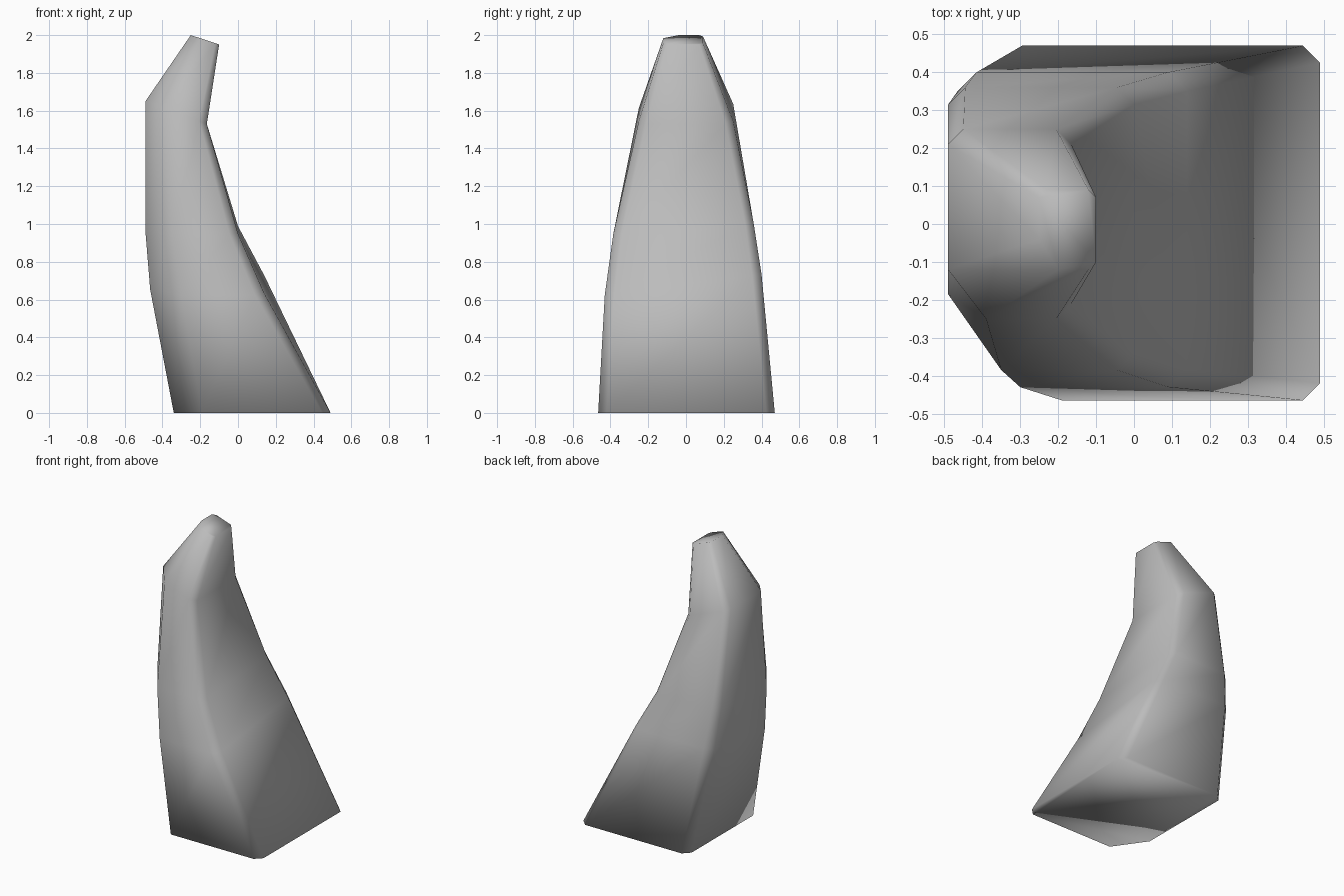
import bpy
import bmesh

cube = bpy.data.objects.get("Cube")
if cube:
    bpy.data.objects.remove(cube, do_unlink=True)

# Single stone-grey material
grey = bpy.data.materials.new("stone_grey")
grey.use_nodes = True
colour = (0.5, 0.5, 0.5, 1)
grey.diffuse_color = colour
grey.node_tree.nodes["Principled BSDF"].inputs["Base Color"].default_value = colour


def section(left, right, front, back, height, lean_x, lean_y, bevel, cut_x, cut_y):
    """Rectangle with three small bevels and one wide cut at the front-left corner."""
    outline = [
        (left, front + cut_y), (left + cut_x, front),
        (right - bevel, front), (right, front + bevel),
        (right, back - bevel), (right - bevel, back),
        (left + bevel, back), (left, back - bevel),
    ]
    return [(x, y, height + lean_x * (x - left) + lean_y * y) for x, y in outline]


# Cross-sections from the wide foot to the blunt tip
sections = [
    section(-.34, .49, -.465, .47, 0, 0, 0, .045, .15, .215),
    section(-.465, .14, -.43, .4, .68, 0, .13, .05, .165, .23),
    section(-.49, 0, -.385, .36, .97, 0, .06, .045, .14, .2),
    section(-.49, -.165, -.25, .25, 1.65, -.37, 0, .04, .1, .13),
    section(-.25, -.1, -.12, .09, 2, -.33, 0, .02, .05, .08),
]

# Skin the sections and close both ends
bm = bmesh.new()
rings = [[bm.verts.new(p) for p in ring] for ring in sections]
for low, high in zip(rings, rings[1:]):
    for i in range(len(low)):
        j = (i + 1) % len(low)
        bm.faces.new((low[i], low[j], high[j], high[i]))
bm.faces.new(rings[0][::-1])
bm.faces.new(rings[-1])
bmesh.ops.recalc_face_normals(bm, faces=bm.faces)
for face in bm.faces:
    face.smooth = True

mesh = bpy.data.meshes.new("curved_horn")
bm.to_mesh(mesh)
bm.free()
mesh.materials.append(grey)
horn = bpy.data.objects.new("curved_horn", mesh)
bpy.context.collection.objects.link(horn)
